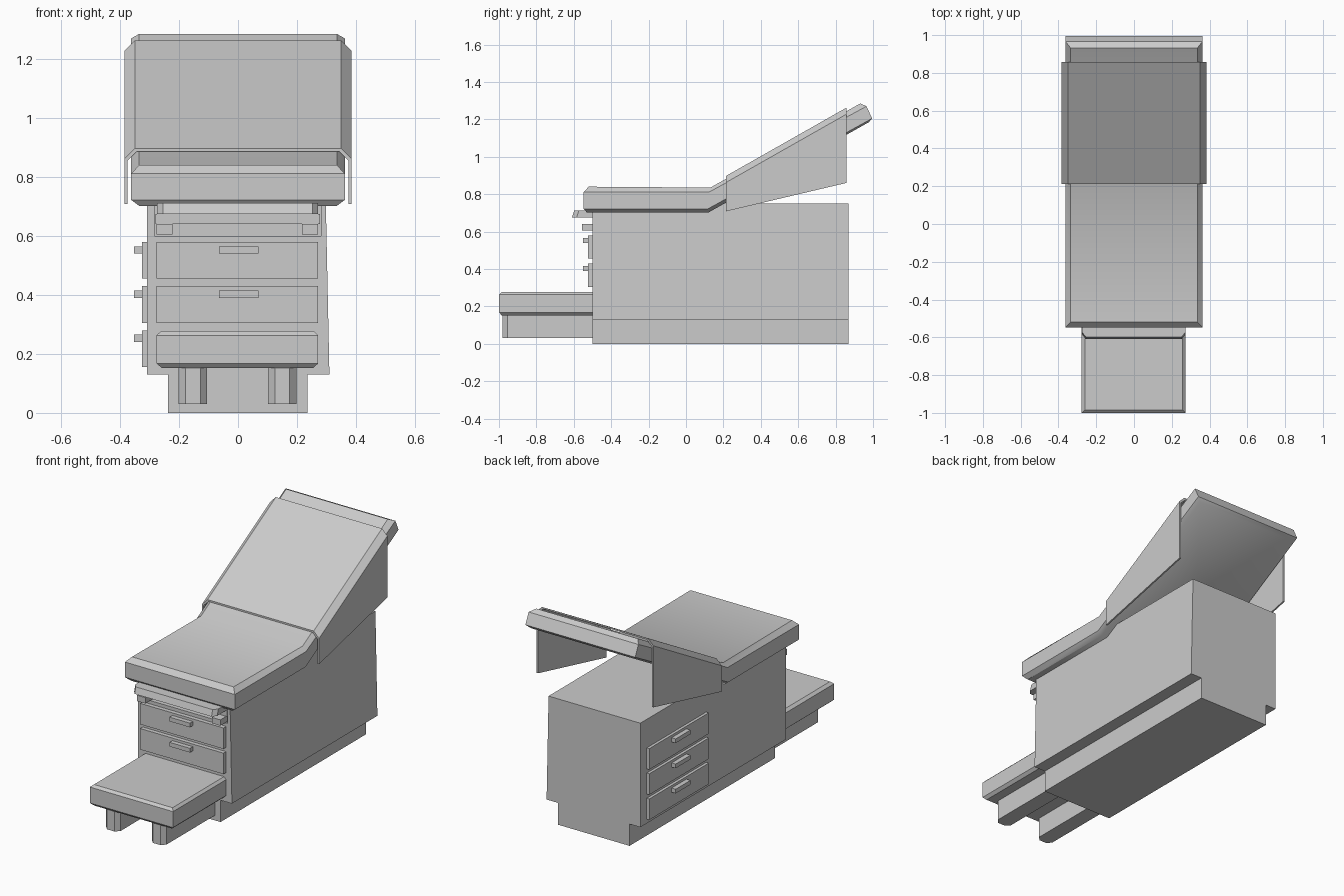
import bpy, bmesh, math

old = bpy.data.objects.get("Cube")
if old:
    bpy.data.objects.remove(old, do_unlink=True)

grey = bpy.data.materials.new("light_grey")
grey.use_nodes = True
colour = (0.6, 0.6, 0.6, 1)
grey.diffuse_color = colour
grey.node_tree.nodes["Principled BSDF"].inputs["Base Color"].default_value = colour


def finish(name, bm, smooth=False):
    bmesh.ops.recalc_face_normals(bm, faces=bm.faces)
    mesh = bpy.data.meshes.new(name)
    bm.to_mesh(mesh)
    bm.free()
    mesh.materials.append(grey)
    obj = bpy.data.objects.new(name, mesh)
    bpy.context.collection.objects.link(obj)
    if smooth:
        bpy.ops.object.select_all(action='DESELECT')
        obj.select_set(True)
        bpy.context.view_layer.objects.active = obj
        bpy.ops.object.shade_smooth_by_angle(angle=math.radians(35))
    return obj


def loft(name, loops, caps=None, smooth=False):
    """Skin matching closed loops; caps lists the index groups of each end."""
    bm = bmesh.new()
    rings = [[bm.verts.new(p) for p in loop] for loop in loops]
    n = len(loops[0])
    for a, b in zip(rings, rings[1:]):
        for i in range(n):
            j = (i + 1) % n
            bm.faces.new((a[i], a[j], b[j], b[i]))
    for ring in (rings[0], rings[-1]):
        for group in caps or [range(n)]:
            bm.faces.new([ring[i] for i in group])
    return finish(name, bm, smooth)


def rect(x0, x1, y0, y1, z):
    return [(x0, y0, z), (x1, y0, z), (x1, y1, z), (x0, y1, z)]


def box(name, x0, x1, y0, y1, z0, z1):
    return loft(name, [rect(x0, x1, y0, y1, z0), rect(x0, x1, y0, y1, z1)])


# Cabinet body with an open compartment at the top of the front
cabinet = loft("cabinet", [rect(-0.308, 0.31, -0.5, 0.87, 0.13),
                           rect(-0.308, 0.297, -0.5, 0.87, 0.75)])
cutter = box("compartment_cutter", -0.283, 0.281, -0.6, -0.42, 0.6, 0.8)
cutter.hide_render = True
mod = cabinet.modifiers.new("compartment", 'BOOLEAN')
mod.object = cutter
mod.operation = 'DIFFERENCE'
mod.solver = 'EXACT'
bpy.context.view_layer.update()
cut = bpy.data.meshes.new_from_object(
    cabinet.evaluated_get(bpy.context.evaluated_depsgraph_get()))
cabinet.modifiers.clear()
cabinet.data = cut
bpy.data.objects.remove(cutter, do_unlink=True)
box("plinth", -0.237, 0.235, -0.5, 0.87, 0, 0.13)

# Pull-out tray, shelf and its supports
tray = [(-0.275, -0.42), (-0.275, -0.585), (-0.255, -0.61),
        (0.252, -0.61), (0.272, -0.585), (0.272, -0.42)]
loft("tray", [[(x, y, 0.675) for x, y in tray],
              [(x, y + 0.012 * (y < -0.5), 0.712) for x, y in tray]])
box("shelf", -0.28, 0.278, -0.5, -0.42, 0.64, 0.675)
for side, x in (("right", -0.277), ("left", 0.217)):
    box(side + "_tray_support", x, x + 0.055, -0.555, -0.42, 0.605, 0.64)

# Front drawers and side drawers with bar handles
for i, z in enumerate((0.455, 0.305)):
    box(f"front_drawer_{i + 1}", -0.277, 0.272, -0.525, -0.495, z, z + 0.125)
    box(f"front_handle_{i + 1}", -0.065, 0.07, -0.552, -0.52, z + 0.085, z + 0.11)
for i, z in enumerate((0.455, 0.305, 0.155)):
    box(f"side_drawer_{i + 1}", -0.325, -0.3, 0.25, 0.81, z, z + 0.125)
    box(f"side_handle_{i + 1}", -0.352, -0.32, 0.46, 0.6, z + 0.085, z + 0.11)

# Step and its legs
loft("step", [rect(-0.258, 0.255, -0.985, -0.5, 0.152),
              rect(-0.277, 0.272, -1, -0.5, 0.168),
              rect(-0.277, 0.272, -1, -0.5, 0.263),
              rect(-0.26, 0.258, -0.985, -0.5, 0.277)])
foot = [(-0.048, -0.5), (-0.048, -0.955), (-0.025, -0.98),
        (0.025, -0.98), (0.048, -0.955), (0.048, -0.5)]
for side, cx in (("right", -0.153), ("left", 0.15)):
    loft(side + "_step_leg", [[(cx + x, y, z) for x, y in foot] for z in (0.03, 0.155)])


# Bent cushion, chamfered along its upper and lower rims
def cushion_loop(w, front, bend, back):
    return [(-w, *front), (w, *front), (w, *bend), (w, *back), (-w, *back), (-w, *bend)]


loft("cushion", [
    cushion_loop(0.335, (-0.53, 0.702), (0.12, 0.702), (0.978, 1.185)),
    cushion_loop(0.362, (-0.547, 0.722), (0.118, 0.722), (0.995, 1.205)),
    cushion_loop(0.362, (-0.547, 0.812), (0.125, 0.812), (0.965, 1.27)),
    cushion_loop(0.335, (-0.52, 0.84), (0.13, 0.835), (0.932, 1.285))],
    caps=[(0, 1, 2, 5), (5, 2, 3, 4)], smooth=True)


# Cover sheet draped over the backrest
def sheet_section(y, low, top):
    half = [(0.385, low), (0.385, top - 0.035), (0.35, top)]
    inner = [(0.342, top - 0.01), (0.375, top - 0.042), (0.375, low)]
    arch = [(-x, z) for x, z in half] + half[::-1]
    arch += inner[::-1] + [(-x, z) for x, z in inner]
    return [(x, y, z) for x, z in arch]


loft("cover_sheet", [sheet_section(0.213, 0.708, 0.897),
                     sheet_section(0.857, 0.86, 1.262)])
